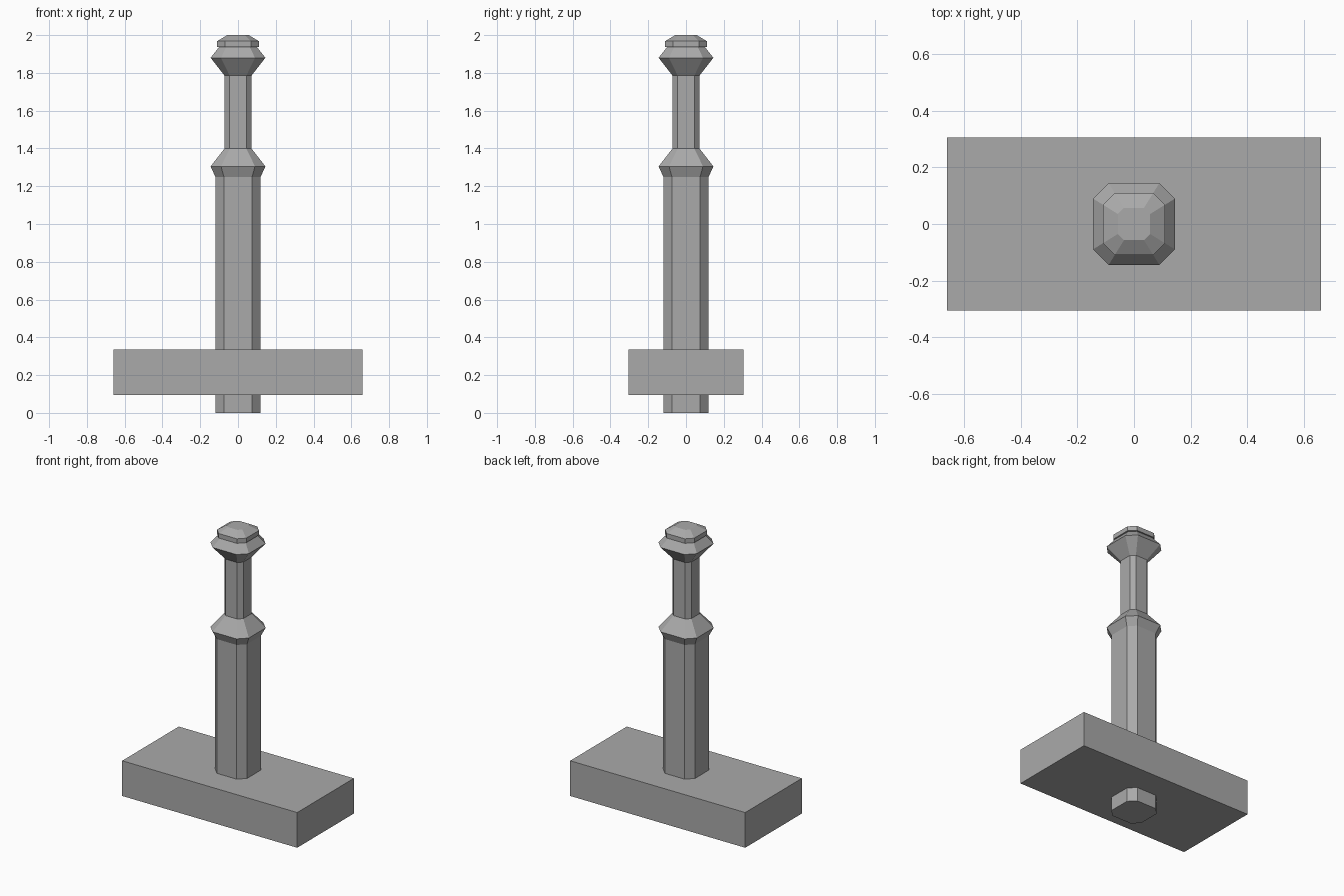
import bpy
import bmesh

cube = bpy.data.objects.get("Cube")
if cube:
    bpy.data.objects.remove(cube, do_unlink=True)

grey = bpy.data.materials.new("plain grey")
grey.use_nodes = True
colour = (0.40, 0.40, 0.40, 1)
grey.diffuse_color = colour
grey.node_tree.nodes["Principled BSDF"].inputs["Base Color"].default_value = colour


def finish(name, bm):
    bmesh.ops.recalc_face_normals(bm, faces=bm.faces)
    mesh = bpy.data.meshes.new(name)
    bm.to_mesh(mesh)
    bm.free()
    mesh.materials.append(grey)
    obj = bpy.data.objects.new(name, mesh)
    bpy.context.collection.objects.link(obj)


def chamfered_column(name, profile):
    """Stack of square rings with cut corners: (half width, height) pairs."""
    bm = bmesh.new()
    rings = []
    for w, z in profile:
        f = w * 0.62
        corners = [(w, -f), (w, f), (f, w), (-f, w),
                   (-w, f), (-w, -f), (-f, -w), (f, -w)]
        rings.append([bm.verts.new((x, y, z)) for x, y in corners])
    for low, high in zip(rings, rings[1:]):
        for i in range(8):
            j = (i + 1) % 8
            bm.faces.new((low[i], low[j], high[j], high[i]))
    bm.faces.new(rings[0])
    bm.faces.new(rings[-1])
    finish(name, bm)


# Shaft, collar, grip, pommel and cap in one continuous profile
chamfered_column("handle", [
    (0.12, 0), (0.12, 1.25), (0.145, 1.305), (0.071, 1.4),
    (0.071, 1.785), (0.145, 1.88), (0.1, 1.937), (0.11, 1.937),
    (0.11, 1.968), (0.057, 2.0)])

# Rectangular head block
bm = bmesh.new()
bmesh.ops.create_cube(bm, size=1)
bmesh.ops.scale(bm, verts=bm.verts, vec=(1.32, 0.61, 0.24))
bmesh.ops.translate(bm, verts=bm.verts, vec=(0, 0, 0.215))
finish("head_block", bm)
